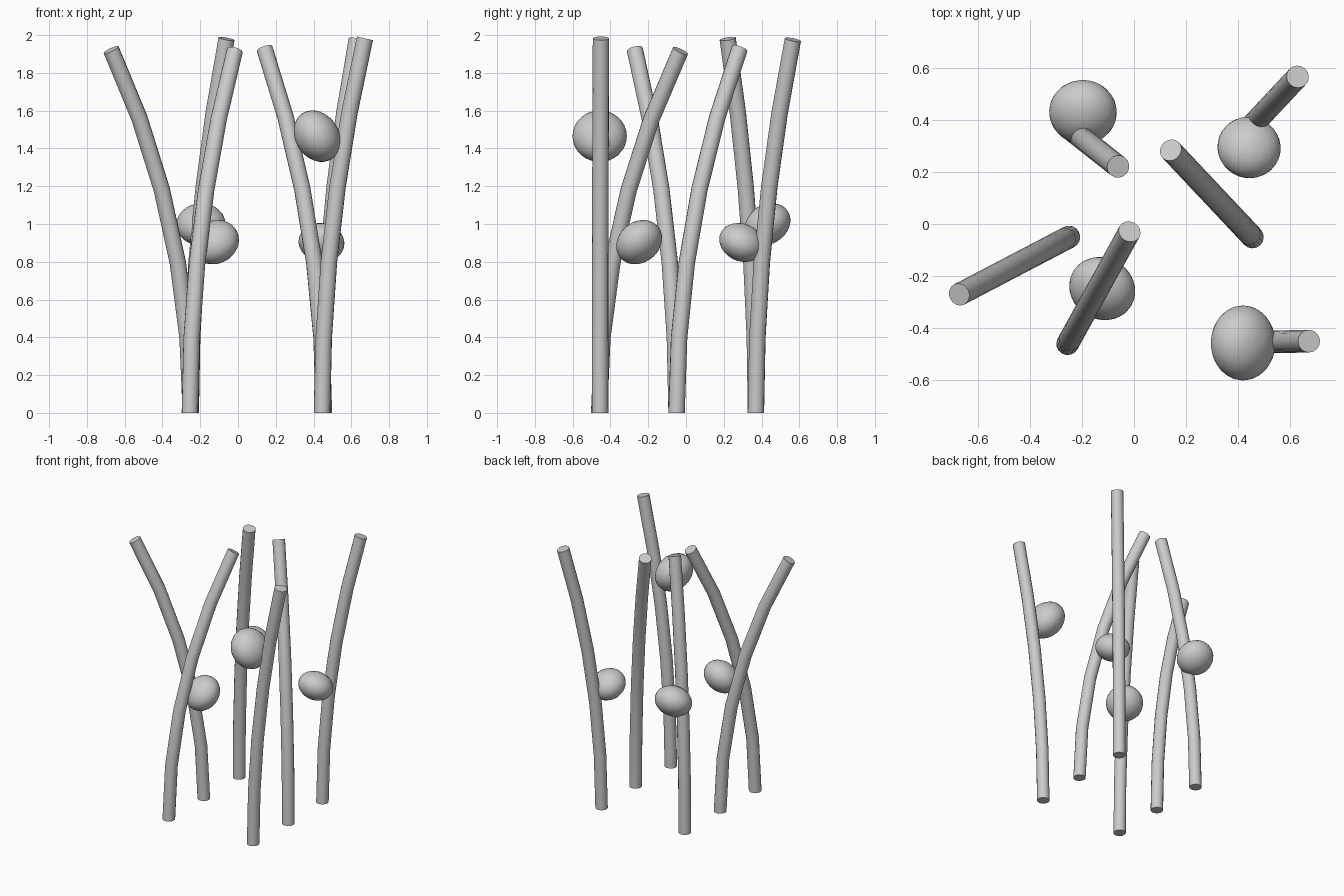
import bpy, bmesh
from math import sin, cos, pi, radians, hypot
from mathutils import Vector

if "Cube" in bpy.data.objects:
    bpy.data.objects.remove(bpy.data.objects["Cube"])

LENGTH, RADIUS, SIDES, STEPS = 2.0, 0.0435, 16, 5


def finish(bm, name, angle=40):
    bmesh.ops.recalc_face_normals(bm, faces=bm.faces)
    mesh = bpy.data.meshes.new(name)
    bm.to_mesh(mesh)
    bm.free()
    obj = bpy.data.objects.new(name, mesh)
    bpy.context.collection.objects.link(obj)
    bpy.ops.object.select_all(action='DESELECT')
    obj.select_set(True)
    bpy.context.view_layer.objects.active = obj
    bpy.ops.object.shade_smooth_by_angle(angle=radians(angle))
    return obj


def stalk(name, base, top):
    """Cylinder bent along a circular arc from base towards top."""
    dx, dy = top[0] - base[0], top[1] - base[1]
    reach = hypot(dx, dy)
    out = Vector((dx / reach, dy / reach, 0))
    side = Vector((-out.y, out.x, 0))
    bend = 2 * reach / LENGTH
    arc = LENGTH / bend
    bm = bmesh.new()
    rings = []
    for i in range(STEPS + 1):
        a = bend * i / STEPS
        centre = Vector((base[0], base[1], arc * sin(a))) + out * arc * (1 - cos(a))
        across = out * cos(a) - Vector((0, 0, sin(a)))
        rings.append([bm.verts.new(centre + RADIUS * (across * cos(2 * pi * k / SIDES)
                                                      + side * sin(2 * pi * k / SIDES)))
                      for k in range(SIDES)])
    for lo, hi in zip(rings, rings[1:]):
        for k in range(SIDES):
            n = (k + 1) % SIDES
            bm.faces.new((lo[k], lo[n], hi[n], hi[k]))
    bm.faces.new(rings[0])
    bm.faces.new(rings[-1])
    finish(bm, name)


def place(obj, centre, axis, size):
    obj.location = centre
    obj.rotation_euler = Vector(axis).to_track_quat('Z', 'Y').to_euler()
    obj.scale = (size, size, size * 0.8)


def fruit(name, centre, axis, size):
    """Flattened ball leaning on its stalk, with a thin toothed cap."""
    bm = bmesh.new()
    bmesh.ops.create_uvsphere(bm, u_segments=32, v_segments=16, radius=1)
    place(finish(bm, name), centre, axis, size)

    bm = bmesh.new()
    teeth = 10
    hub = bm.verts.new((0, 0, 1.012))
    rings = []
    for inner, tip, r in ((17, 17, 1.012), (30, 45, 1.006)):
        ring = []
        for k in range(teeth * 2):
            lat, lon = radians(tip if k % 2 else inner), pi * k / teeth
            ring.append(bm.verts.new((r * sin(lat) * cos(lon), r * sin(lat) * sin(lon), r * cos(lat))))
        rings.append(ring)
    for k in range(teeth * 2):
        n = (k + 1) % (teeth * 2)
        bm.faces.new((hub, rings[0][k], rings[0][n]))
        bm.faces.new((rings[0][k], rings[1][k], rings[1][n], rings[0][n]))
    place(finish(bm, name + "_cap"), centre, axis, size)


# Six stalks on a loose two by three grid
stalk("stalk_left_front", (-0.255, -0.46), (-0.012, -0.02))
stalk("stalk_left_middle", (-0.25, -0.05), (-0.68, -0.275))
stalk("stalk_left_back", (-0.25, 0.37), (-0.06, 0.22))
stalk("stalk_right_front", (0.445, -0.455), (0.673, -0.45))
stalk("stalk_right_middle", (0.455, -0.05), (0.135, 0.29))
stalk("stalk_right_back", (0.445, 0.37), (0.63, 0.567))

# Four fruits hanging beside the stalks
fruit("fruit_right_front", (0.419, -0.457, 1.465), (0.84, 0, 0.53), 0.144)
fruit("fruit_right_back", (0.442, 0.294, 0.902), (0.15, 0.42, 0.89), 0.122)
fruit("fruit_left_back", (-0.196, 0.43, 0.998), (-0.03, -0.53, 0.85), 0.13)
fruit("fruit_left_front", (-0.122, -0.248, 0.904), (-0.36, -0.6, 0.72), 0.13)
